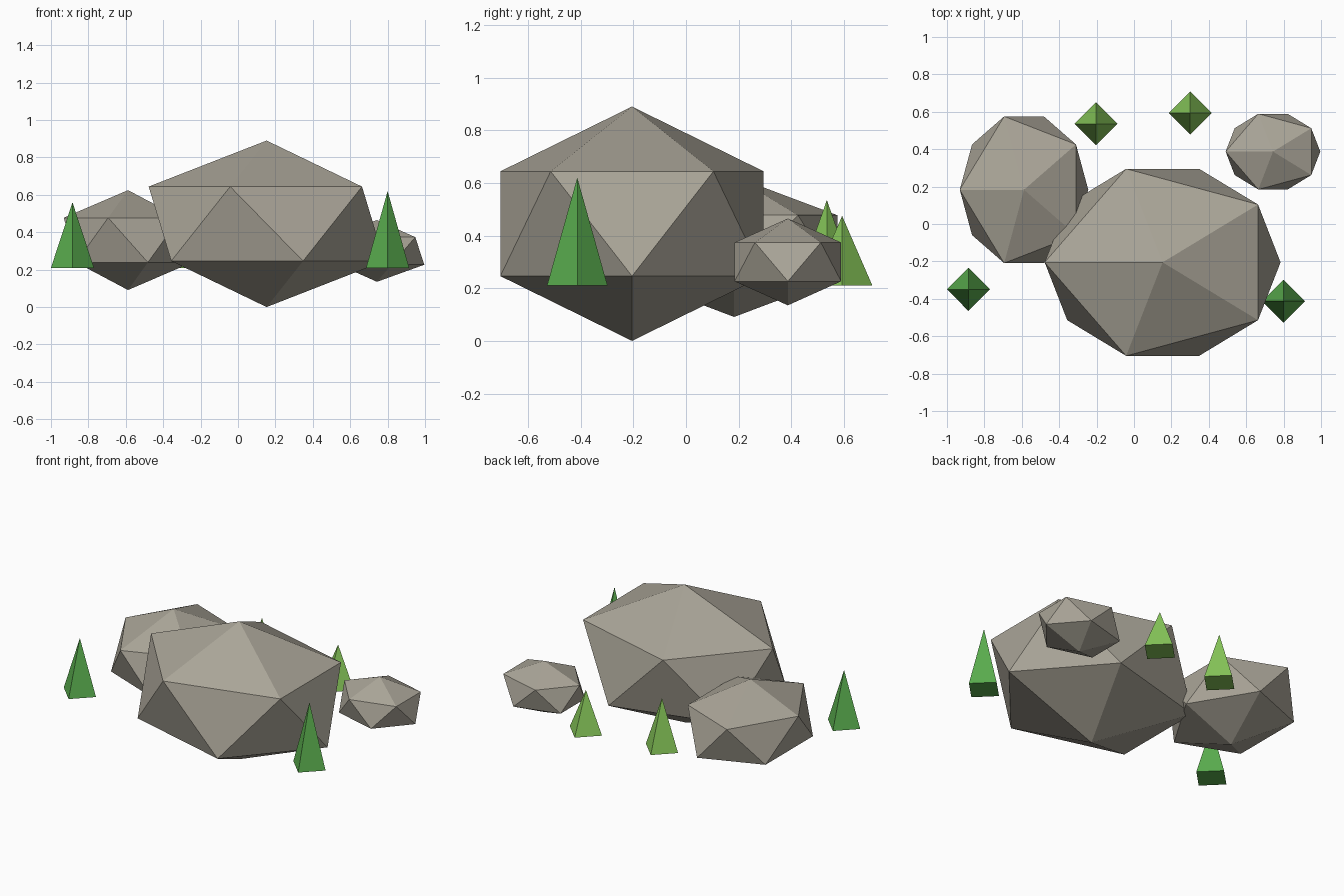
import bpy
import math

cube = bpy.data.objects.get("Cube")
if cube:
    bpy.data.objects.remove(cube, do_unlink=True)


def make_material(name, rgb):
    """Flat material from 0-255 sRGB values, stored as linear."""
    color = [((c / 255 + 0.055) / 1.055) ** 2.4 for c in rgb] + [1.0]
    mat = bpy.data.materials.new(name)
    mat.use_nodes = True
    mat.diffuse_color = color
    mat.node_tree.nodes["Principled BSDF"].inputs["Base Color"].default_value = color
    return mat


stone = make_material("warm grey stone", (170, 165, 152))
dark_green = make_material("dark green leaf", (90, 173, 78))
light_green = make_material("light green leaf", (133, 196, 88))


def finish(name, mat):
    obj = bpy.context.object
    obj.name = obj.data.name = name
    obj.data.materials.append(mat)
    return obj


def rock(name, center, scale):
    """Faceted boulder: a stretched icosahedron."""
    bpy.ops.mesh.primitive_ico_sphere_add(
        subdivisions=1, radius=1, location=center, rotation=(0, 0, math.pi))
    finish(name, stone).scale = scale


def tuft(name, x, y, top, mat, base=0.21, radius=0.115):
    """Four-sided pointed shrub with its corners on the axes."""
    bpy.ops.mesh.primitive_cone_add(
        vertices=4, radius1=radius, radius2=0, depth=top - base,
        location=(x, y, (top + base) / 2))
    finish(name, mat)


# Boulders
rock("large_rock", (0.153, -0.205, 0.445), (0.705, 0.588, 0.445))
rock("left_side_rock", (-0.588, 0.183, 0.358), (0.384, 0.461, 0.267))
rock("right_side_rock", (0.743, 0.387, 0.300), (0.283, 0.238, 0.165))

# Shrubs around the boulders
tuft("front_shrub_a", -0.885, -0.35, 0.56, dark_green)
tuft("front_shrub_b", 0.80, -0.413, 0.62, dark_green)
tuft("back_shrub_a", -0.203, 0.535, 0.535, light_green)
tuft("back_shrub_b", 0.30, 0.593, 0.475, light_green)
